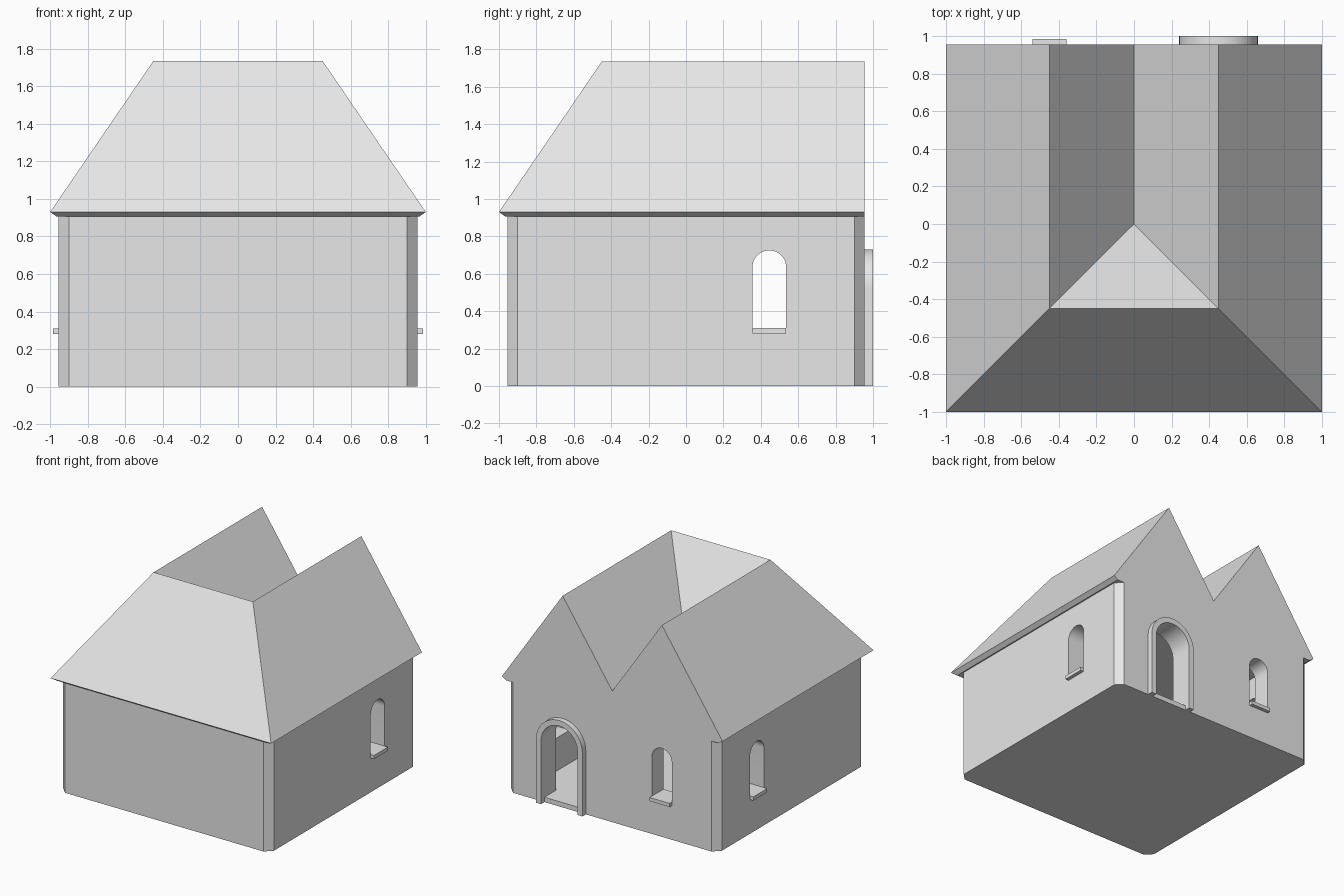
import bpy, bmesh, math
from mathutils import Matrix

if "Cube" in bpy.data.objects:
    bpy.data.objects.remove(bpy.data.objects["Cube"])

grey = bpy.data.materials.new("plain_grey")
grey.use_nodes = True
grey.diffuse_color = (0.8, 0.8, 0.8, 1)
grey.node_tree.nodes["Principled BSDF"].inputs["Base Color"].default_value = (0.8, 0.8, 0.8, 1)

WALL = 0.955      # half width of the walls
THICK = 0.15      # wall thickness
EAVE_Z = 0.905    # top of the walls
FLOOR = 0.04
TURN = {"back": 0, "right": -math.pi / 2, "left": math.pi / 2}


def finish(name, bm):
    bmesh.ops.recalc_face_normals(bm, faces=bm.faces)
    mesh = bpy.data.meshes.new(name)
    bm.to_mesh(mesh)
    bm.free()
    mesh.materials.append(grey)
    obj = bpy.data.objects.new(name, mesh)
    bpy.context.collection.objects.link(obj)
    return obj


def prism(name, points, offset, matrix=None):
    """Extrude a closed outline of 3D points along offset."""
    bm = bmesh.new()
    face = bm.faces.new([bm.verts.new(p) for p in points])
    moved = bmesh.ops.extrude_face_region(bm, geom=[face])["geom"]
    bmesh.ops.translate(bm, vec=offset,
                        verts=[v for v in moved if isinstance(v, bmesh.types.BMVert)])
    if matrix:
        bm.transform(matrix)
    return finish(name, bm)


def wall_prism(name, side, profile, start, end):
    """Outline in the plane of one wall, extruded outward from start to end."""
    points = [(u, start, z) for u, z in profile]
    return prism(name, points, (0, end - start, 0), Matrix.Rotation(TURN[side], 4, "Z"))


def arch(centre, half, bottom, top, steps=24):
    spring = top - half
    curve = [(centre + half * math.cos(math.pi * i / steps),
              spring + half * math.sin(math.pi * i / steps)) for i in range(steps + 1)]
    return [(centre + half, bottom)] + curve + [(centre - half, bottom)]


def rect(centre, half, bottom, top):
    return [(centre - half, bottom), (centre + half, bottom),
            (centre + half, top), (centre - half, top)]


def cut(target, cutter):
    cutter.hide_render = True
    mod = target.modifiers.new("cut", "BOOLEAN")
    mod.operation = "DIFFERENCE"
    mod.solver = "EXACT"
    mod.object = cutter
    bpy.context.view_layer.objects.active = target
    bpy.ops.object.modifier_apply(modifier=mod.name)
    bpy.data.objects.remove(cutter)


# Walls with chamfered corners, hollowed out above the floor
c = WALL - 0.055
outline = [(WALL, -c), (WALL, c), (c, WALL), (-c, WALL),
           (-WALL, c), (-WALL, -c), (-c, -WALL), (c, -WALL)]
walls = prism("walls", [(x, y, 0) for x, y in outline], (0, 0, EAVE_Z))
inner = WALL - THICK
cut(walls, prism("room_cutter", [(x, y, FLOOR) for x, y in rect(0, inner, -inner, inner)],
                 (0, 0, 1)))

# Arched windows with sills that run through the wall
for side, centre in (("back", -0.45), ("right", -0.445), ("left", 0.445)):
    cut(walls, wall_prism("window_cutter", side, arch(centre, 0.09, 0.28, 0.725),
                          inner - 0.05, WALL + 0.1))
    wall_prism(side + "_window_sill", side, rect(centre, 0.09, 0.28, 0.31),
               inner, WALL + 0.03)

# Arched doorway and its raised surround
DOOR_X = 0.45
cut(walls, wall_prism("door_cutter", "back", arch(DOOR_X, 0.165, FLOOR, 0.685),
                      inner - 0.05, WALL + 0.1))
surround = arch(DOOR_X, 0.21, 0, 0.73) + arch(DOOR_X, 0.165, 0, 0.685)[::-1]
wall_prism("door_surround", "back", surround, WALL, 1.0)

# U-shaped hipped roof with twin back gables and a valley between them
RIDGE_X, RIDGE_Z, TIP_Z, VALLEY_Z, SOFFIT = 0.45, 1.735, 0.93, 1.075, 0.965
bm = bmesh.new()
v = {"valley_back": bm.verts.new((0, WALL, VALLEY_Z)),
     "valley_front": bm.verts.new((0, 0, VALLEY_Z))}
for tag, s in (("r", 1), ("l", -1)):
    for part, x, z, front in (("ridge", RIDGE_X, RIDGE_Z, -RIDGE_X),
                              ("eave", 1, TIP_Z, -1),
                              ("soffit", SOFFIT, EAVE_Z, -SOFFIT)):
        v[part + "_back_" + tag] = bm.verts.new((s * x, WALL, z))
        v[part + "_front_" + tag] = bm.verts.new((s * x, front, z))


def face(*names):
    bm.faces.new([v[n] for n in names])


for t in "rl":
    face("eave_front_" + t, "eave_back_" + t, "ridge_back_" + t, "ridge_front_" + t)
    face("ridge_front_" + t, "ridge_back_" + t, "valley_back", "valley_front")
    face("soffit_front_" + t, "soffit_back_" + t, "eave_back_" + t, "eave_front_" + t)
face("ridge_front_l", "ridge_front_r", "valley_front")
face("eave_front_l", "eave_front_r", "ridge_front_r", "ridge_front_l")
face("soffit_front_l", "soffit_front_r", "eave_front_r", "eave_front_l")
face("soffit_front_l", "soffit_back_l", "soffit_back_r", "soffit_front_r")
face("eave_back_l", "ridge_back_l", "valley_back", "ridge_back_r",
     "eave_back_r", "soffit_back_r", "soffit_back_l")
roof = finish("roof", bm)

# Smooth arches, crisp edges elsewhere
for obj in [o for o in bpy.context.scene.objects if o.type == "MESH"]:
    bpy.ops.object.select_all(action="DESELECT")
    obj.select_set(True)
    bpy.context.view_layer.objects.active = obj
    bpy.ops.object.shade_smooth_by_angle()
